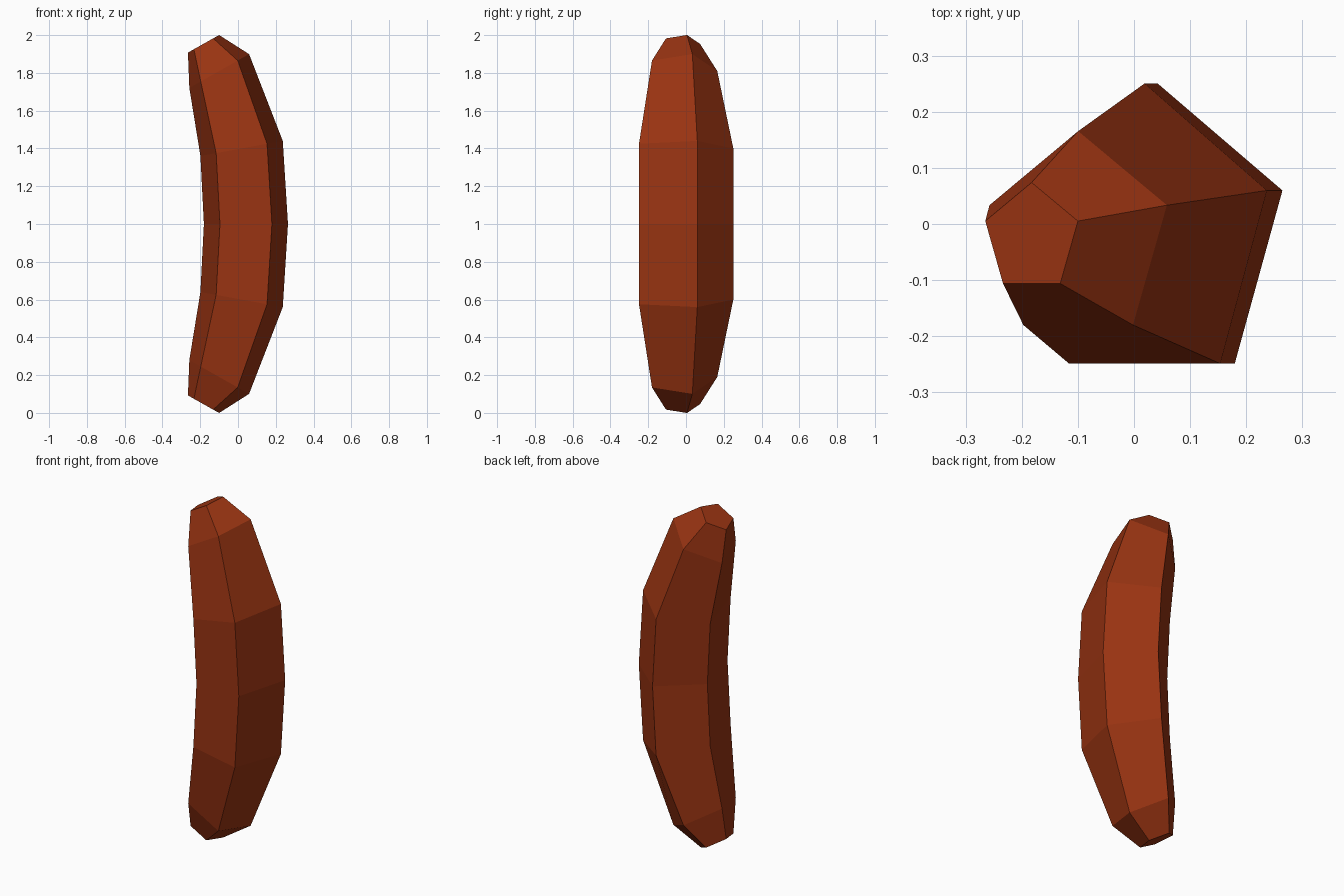
import bpy, bmesh, math

if "Cube" in bpy.data.objects:
    bpy.data.objects.remove(bpy.data.objects["Cube"])

# Single flat colour
mat = bpy.data.materials.new("cooked red brown")
mat.diffuse_color = (0.32, 0.034, 0.006, 1)
mat.use_nodes = True
mat.node_tree.nodes["Principled BSDF"].inputs["Base Color"].default_value = mat.diffuse_color

# Upper half cross-sections: centre x, height above middle, x radius, y radius, tilt (deg)
half = [
    (0.042, 0.0, 0.234, 0.276, 0.0),
    (0.019, 0.400, 0.233, 0.276, 10.4),
    (-0.0995, 0.810, 0.191, 0.191, 29.5),
    (-0.1825, 0.954, 0.0995, 0.0995, 29.3),
]
# Mirror the sections below the middle
sections = [(x, -h, rx, ry, -t) for x, h, rx, ry, t in reversed(half[1:])] + half
SIDES = 5
CENTRE_Y = -0.0255

bm = bmesh.new()


def ring(cx, h, rx, ry, tilt):
    """Five-sided cross-section tilted to follow the bend."""
    t = math.radians(tilt)
    verts = []
    for i in range(SIDES):
        a = math.pi / 2 + i * math.tau / SIDES
        u = rx * math.cos(a)
        verts.append(bm.verts.new((cx + u * math.cos(t),
                                   CENTRE_Y + ry * math.sin(a),
                                   1 + h + u * math.sin(t))))
    return verts


# Sausage body: bridge the rings and cap both ends
rings = [ring(*s) for s in sections]
for low, high in zip(rings, rings[1:]):
    for i in range(SIDES):
        j = (i + 1) % SIDES
        bm.faces.new((low[i], low[j], high[j], high[i]))
bm.faces.new(rings[0][::-1])
bm.faces.new(rings[-1])
bmesh.ops.recalc_face_normals(bm, faces=bm.faces)

mesh = bpy.data.meshes.new("sausage")
bm.to_mesh(mesh)
bm.free()
mesh.materials.append(mat)
bpy.context.collection.objects.link(bpy.data.objects.new("sausage", mesh))
